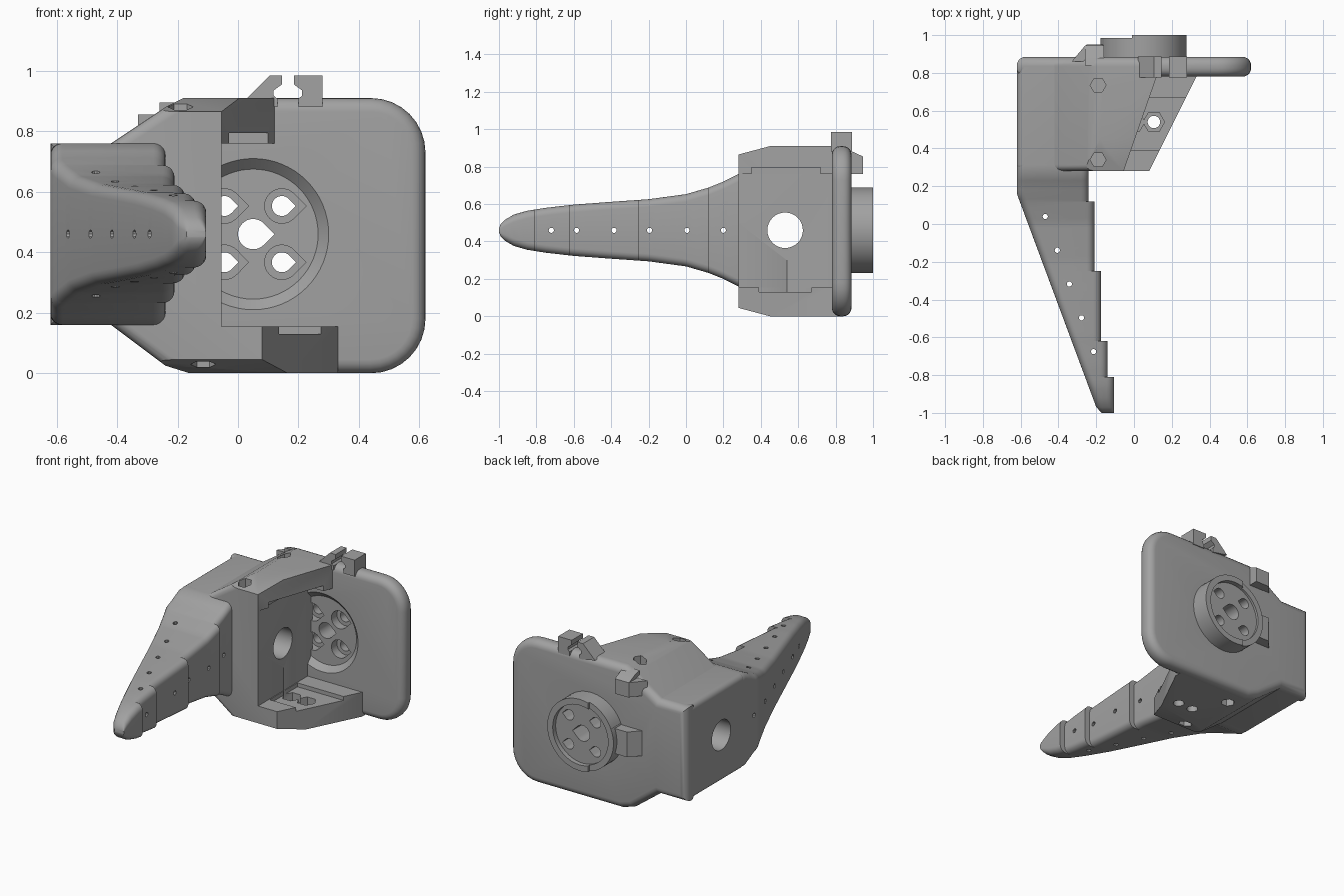
import bpy, bmesh, math
from mathutils import Vector

if "Cube" in bpy.data.objects:
    bpy.data.objects.remove(bpy.data.objects["Cube"])

GREY = (0.36, 0.36, 0.36, 1)
mat = bpy.data.materials.new("plain grey")
mat.use_nodes = True
mat.diffuse_color = GREY
mat.node_tree.nodes["Principled BSDF"].inputs["Base Color"].default_value = GREY

MID = 0.46      # height of the symmetry plane
HUB = 0.05      # x of the hub centre


def add(name, bm):
    bmesh.ops.recalc_face_normals(bm, faces=bm.faces)
    mesh = bpy.data.meshes.new(name)
    bm.to_mesh(mesh)
    bm.free()
    mesh.materials.append(mat)
    ob = bpy.data.objects.new(name, mesh)
    bpy.context.collection.objects.link(ob)
    return ob


def loft(name, rings, bevel=0, rule=None):
    """Skin closed rings of equal length and cap both ends."""
    bm = bmesh.new()
    loops = [[bm.verts.new(p) for p in ring] for ring in rings]
    for a, b in zip(loops, loops[1:]):
        for i in range(len(a)):
            j = (i + 1) % len(a)
            bm.faces.new((a[i], a[j], b[j], b[i]))
    bm.faces.new(loops[0])
    bm.faces.new(loops[-1])
    bmesh.ops.recalc_face_normals(bm, faces=bm.faces)
    if bevel:
        edges = [e for e in bm.edges if rule(e)]
        bmesh.ops.bevel(bm, geom=edges, offset=bevel, segments=5,
                        profile=0.5, affect='EDGES', clamp_overlap=True)
    return add(name, bm)


def place(axis, p, d):
    return {'x': (d, p[0], p[1]), 'y': (p[0], d, p[1]), 'z': (p[0], p[1], d)}[axis]


def prism(name, pts, axis, lo, hi, **kw):
    return loft(name, [[place(axis, p, d) for p in pts] for d in (lo, hi)], **kw)


def box(name, x, y, z):
    return prism(name, [(x[0], y[0]), (x[1], y[0]), (x[1], y[1]), (x[0], y[1])], 'z', *z)


def circle(c, r, n=32):
    return [(c[0] + r * math.cos(math.tau * i / n), c[1] + r * math.sin(math.tau * i / n))
            for i in range(n)]


def teardrop(c, r, n=24):
    arc = [math.radians(45 + 270 * i / n) for i in range(n + 1)]
    return [(c[0] + r * math.cos(a), c[1] + r * math.sin(a)) for a in arc] + [(c[0] + r * 1.41, c[1])]


def boolean(ob, others, op='DIFFERENCE'):
    for other in others:
        other.hide_render = True
        m = ob.modifiers.new("cut", 'BOOLEAN')
        m.operation, m.solver, m.object = op, 'EXACT', other
    dg = bpy.context.evaluated_depsgraph_get()
    mesh = bpy.data.meshes.new_from_object(ob.evaluated_get(dg))
    ob.modifiers.clear()
    ob.data = mesh
    for other in others:
        bpy.data.objects.remove(other)


# housing: C-shaped section with a rounded outside
left_side = [(-0.62, 0.16), (-0.42, 0.16), (-0.24, 0.025), (-0.16, 0)]
c_shape = left_side + [(0.33, 0), (0.33, 0.155), (-0.055, 0.155), (-0.055, 0.76), (0.125, 0.76),
                       (0.125, 0.91), (-0.18, 0.91), (-0.24, 0.88), (-0.42, 0.76), (-0.62, 0.76)]


def outer_edge(e):
    a, b = (v.co for v in e.verts)
    return max(a.x, b.x) < -0.1 and min(a.y, b.y) < 0.5 and (
        abs(a.y - b.y) < 0.01 or abs(a.x) > 0.6)


housing = prism("housing", c_shape, 'y', 0.28, 0.83, bevel=0.035, rule=outer_edge)
cuts = [
    prism("upper_slant", [(-0.09, 0.18), (0.19, 0.98), (0.6, 0.98), (0.6, 0.18)], 'z', 0.5, 1),
    prism("lower_slant", [(0.03, 0.18), (0.43, 0.98), (0.6, 0.98), (0.6, 0.18)], 'z', -0.1, 0.5),
    prism("upper_chamfer", [(0.1, 0.817), (0.6, 0.95), (0.1, 1.1)], 'x', -0.7, 0.6),
    prism("lower_chamfer", [(0.1, 0.093), (0.6, -0.04), (0.1, -0.2)], 'x', -0.7, 0.6),
    box("upper_groove", (-0.05, 0.5), (0.35, 0.72), (0.7, 0.795)),
    box("lower_groove", (-0.05, 0.5), (0.39, 0.67), (0.13, 0.2)),
    prism("side_hole", circle((0.53, MID), 0.095), 'x', -0.8, 0.2),
]
for c in [(0.105, 0.54), (0, 0.54)]:
    cuts += [prism("bolt_hole", circle(c, 0.033, 20), 'z', -0.1, 0.3),
             prism("nut_pocket", circle(c, 0.057, 6), 'z', 0.08, 0.3)]
for y in (0.34, 0.735):
    for lo, hi in ((0.78, 1), (-0.1, 0.1)):
        x = -0.19 if lo > 0 else -0.115
        cuts.append(prism("screw_pocket", circle((x, y), 0.042, 6), 'z', lo, hi))
boolean(housing, cuts)

# back plate: rounded outline, half-round rim
outline = list(left_side)
for cx, cz, start in ((0.44, 0.18, -90), (0.44, 0.73, 0)):
    for i in range(9):
        a = math.radians(start + i * 11.25)
        outline.append((cx + 0.18 * math.cos(a), cz + 0.18 * math.sin(a)))
outline += [(-0.18, 0.91), (-0.24, 0.88), (-0.42, 0.76), (-0.62, 0.76)]
plate = prism("back_plate", outline, 'y', 0.78, 0.885, bevel=0.045,
              rule=lambda e: abs(e.verts[0].co.y - e.verts[1].co.y) < 0.01)

# hub boss with a flared tab on one side
boss = prism("hub_boss", circle((HUB, MID), 0.228, 64), 'y', 0.85, 1.0)
tab = prism("tab", [(HUB, 0.685), (-0.16, 0.55), (-0.16, 0.37), (HUB, 0.235)], 'y', 0.85, 0.984)
tab_ramp = prism("tab_ramp", [(-0.1, 0.85), (-0.34, 0.85), (-0.25, 0.95), (-0.1, 0.95)],
                 'z', 0.38, 0.54)
boolean(plate, [boss, tab, tab_ramp], 'UNION')
dish = loft("dish", [[place('y', p, y) for p in circle((HUB, MID), r, 64)]
                     for r, y in ((0.295, 0.735), (0.215, 0.815))])
cuts = [dish, prism("rim_recess", circle((HUB, MID), 0.19, 48), 'y', 0.97, 1.1),
        box("rim_gap", (-0.4, -0.01), (0.985, 1.1), (0.1, 0.8))]
holes = [(HUB + dx, MID + dz) for dx in (-0.095, 0.095) for dz in (-0.093, 0.093)]
cuts.append(prism("hub_hole", teardrop((HUB, MID), 0.05), 'y', 0.7, 1.1))
for c in holes:
    cuts += [prism("hole", teardrop(c, 0.033), 'y', 0.7, 1.1),
             prism("counterbore", teardrop(c, 0.057), 'y', 0.7, 0.87)]
boolean(plate, cuts)

# cable clip on the top edge
left_jaw = [(0.02, 0.9), (0.105, 0.985), (0.145, 0.985), (0.145, 0.955), (0.118, 0.935),
            (0.118, 0.918), (0.13, 0.908), (0.13, 0.88)]
right_jaw = [(0.2, 0.88), (0.2, 0.908), (0.212, 0.918), (0.212, 0.935), (0.185, 0.955),
             (0.185, 0.985), (0.28, 0.985), (0.28, 0.88)]
for name, pts in (("clip_left_jaw", left_jaw), ("clip_right_jaw", right_jaw)):
    prism(name, pts, 'y', 0.775, 0.887)

# screw block behind the upper chamfer
prism("screw_block", [(0.84, 0.895), (0.88, 0.885), (0.945, 0.855), (0.945, 0.76), (0.84, 0.76)],
      'x', -0.26, -0.16)
prism("screw_block_ramp", [(-0.33, 0.86), (-0.26, 0.943), (-0.24, 0.943), (-0.24, 0.86)],
      'z', 0.762, 0.855)

# finger: tapering rounded section with a stepped inner side
HEIGHTS = [(0.33, 0.3), (0.28, 0.3), (0.2, 0.26), (0.12, 0.228), (0, 0.193), (-0.2, 0.166),
           (-0.4, 0.152), (-0.6, 0.137), (-0.75, 0.12), (-0.85, 0.104), (-0.92, 0.084),
           (-0.97, 0.055), (-0.99, 0.034), (-1, 0.012)]
STEPS = [(0.12, -0.24), (-0.25, -0.21), (-0.62, -0.175), (-0.81, -0.14), (-2, -0.105)]


def half_height(y):
    for (y0, h0), (y1, h1) in zip(HEIGHTS, HEIGHTS[1:]):
        if y >= y1:
            return h0 + (h1 - h0) * (y0 - y) / (y0 - y1)
    return HEIGHTS[-1][1]


def section(y, inner):
    outer = -0.62 + max(0, 0.16 - y) * 0.372 + max(0, -0.97 - y) * 0.6
    h = half_height(y)
    r = min(0.04, h * 0.6, (inner - outer) * 0.4)
    ring = []
    for k, (cx, cz) in enumerate(((inner - r, h - r), (outer + r, h - r),
                                  (outer + r, r - h), (inner - r, r - h))):
        for i in range(6):
            a = math.radians(k * 90 + i * 18)
            ring.append((cx + r * math.cos(a), y, MID + cz + r * math.sin(a)))
    return ring


stations = {0.33 - i * 0.05 for i in range(26)} | {y for y, h in HEIGHTS} | {0.16}
rings, top = [], 1
for low, inner in STEPS:
    span = {y for y in stations if low + 0.005 < y < top - 0.005} | ({top} if top < 1 else set())
    if low > -1:
        span.add(low)
    rings += [section(y, inner) for y in sorted(span, reverse=True)]
    top = low
finger = loft("finger", rings)
cuts = [prism("pin_hole", circle((y, MID), 0.014, 10), 'x', -0.8, 0.1)
        for y in (-0.72, -0.585, -0.385, -0.195, 0.005, 0.2)]
for i in range(5):
    c = (-0.47 + i * 0.064, 0.04 - i * 0.179)
    cuts.append(prism("cord_hole", circle(c, 0.014, 10), 'z', 0, 1))
boolean(finger, cuts)

# smooth shading with sharp creases
for ob in bpy.context.collection.objects:
    if ob.type == 'MESH' and mat.name in ob.data.materials:
        ob.select_set(True)
        bpy.context.view_layer.objects.active = ob
bpy.ops.object.shade_smooth_by_angle(angle=math.radians(30))
